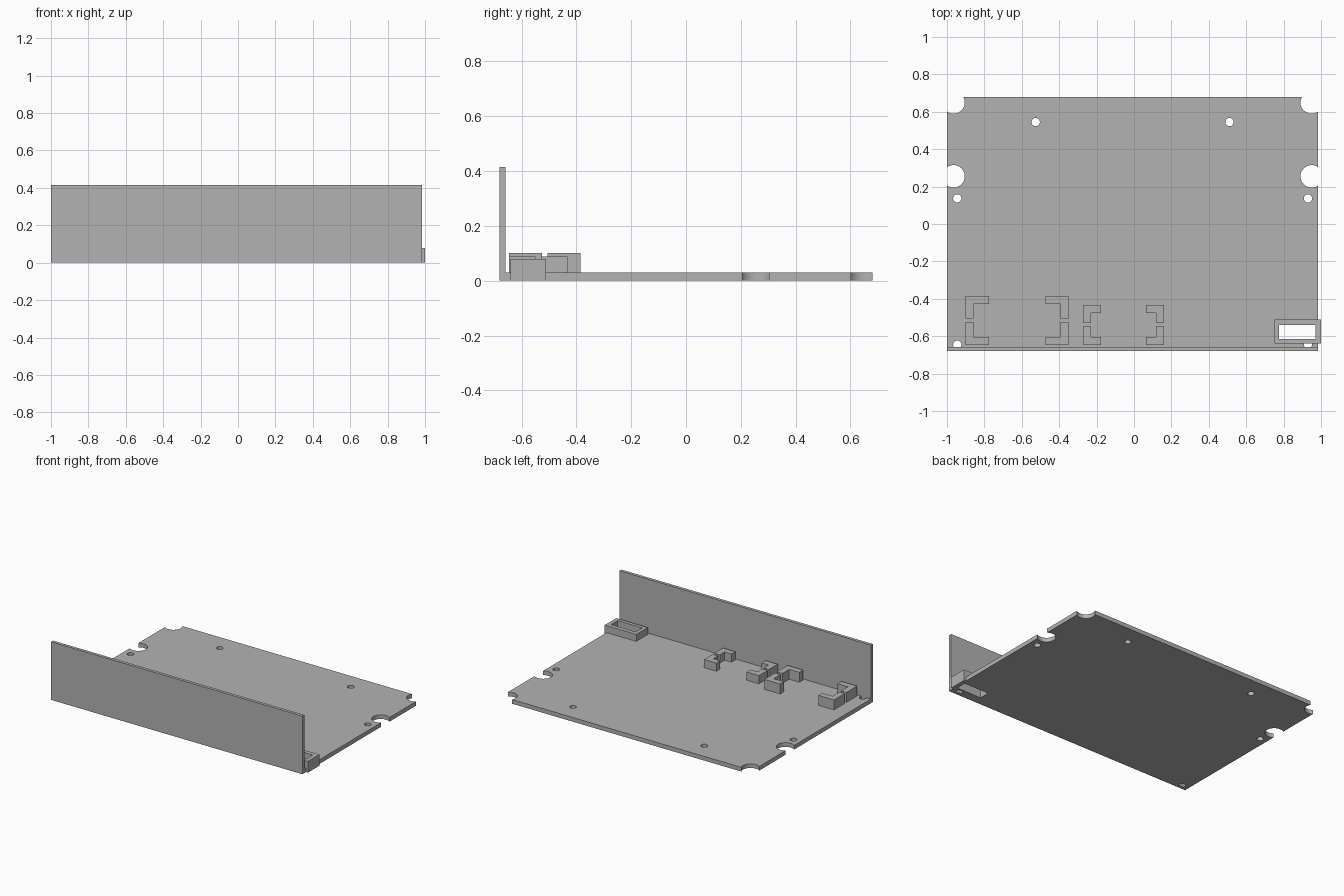
import bpy, bmesh

cube = bpy.data.objects.get("Cube")
if cube:
    bpy.data.objects.remove(cube, do_unlink=True)

grey = bpy.data.materials.new("plain_grey")
grey.use_nodes = True
colour = (0.45, 0.45, 0.45, 1)
grey.diffuse_color = colour
grey.node_tree.nodes["Principled BSDF"].inputs["Base Color"].default_value = colour

CX = -0.0075      # middle of the plate
THICK = 0.03      # plate thickness
WALL_Y = -0.658   # inner face of the wall


def finish(name, bm):
    bmesh.ops.recalc_face_normals(bm, faces=bm.faces)
    mesh = bpy.data.meshes.new(name)
    bm.to_mesh(mesh)
    bm.free()
    mesh.materials.append(grey)
    obj = bpy.data.objects.new(name, mesh)
    bpy.context.collection.objects.link(obj)
    return obj


def prism(name, points, z0, z1):
    bm = bmesh.new()
    face = bm.faces.new([bm.verts.new((x, y, z0)) for x, y in points])
    ext = bmesh.ops.extrude_face_region(bm, geom=[face])
    verts = [v for v in ext["geom"] if isinstance(v, bmesh.types.BMVert)]
    bmesh.ops.translate(bm, verts=verts, vec=(0, 0, z1 - z0))
    return finish(name, bm)


def box(name, x0, x1, y0, y1, z0, z1):
    return prism(name, [(x0, y0), (x1, y0), (x1, y1), (x0, y1)], z0, z1)


def cylinder(name, x, y, r):
    bpy.ops.mesh.primitive_cylinder_add(vertices=48, radius=r, depth=0.2,
                                        location=(x, y, THICK + 0.001 - 0.1))
    obj = bpy.context.object
    obj.name = name
    obj.data.materials.append(grey)
    return obj


def combine(target, tool, operation):
    mod = target.modifiers.new(operation.lower(), "BOOLEAN")
    mod.operation = operation
    mod.solver = "EXACT"
    mod.object = tool
    bpy.context.view_layer.objects.active = target
    bpy.ops.object.modifier_apply(modifier=mod.name)
    bpy.data.objects.remove(tool, do_unlink=True)


# Base plate with the raised slot frame overhanging its side
plate = box("base_plate", -1, 0.985, WALL_Y, 0.68, 0, THICK)
combine(plate, box("slot_frame", 0.75, 1.0, -0.64, -0.51, 0, 0.08), "UNION")
combine(plate, box("slot_cutter", 0.775, 0.97, -0.615, -0.54, -0.1, 0.2), "DIFFERENCE")

# Edge notches and screw holes, mirrored about the plate middle
holes = [(0.9575, 0.65, 0.06), (0.9575, 0.255, 0.06),
         (0.518, 0.545, 0.022), (0.9375, 0.137, 0.022), (0.9375, -0.645, 0.022)]
for dx, y, r in holes:
    for side in (-1, 1):
        combine(plate, cylinder("hole_cutter", CX + side * dx, y, r), "DIFFERENCE")

# Upright front wall
box("front_wall", -1, 0.985, -0.68, WALL_Y, 0, 0.415)


# L-shaped corner brackets holding two rectangular parts
def brackets(name, x0, x1, y0, y1, ax, ay, top):
    t = 0.043
    shape = [(0, 0), (ax, 0), (ax, t), (t, t), (t, ay), (0, ay)]
    for xname, x, sx in (("right", x0, 1), ("left", x1, -1)):
        for yname, y, sy in (("front", y0, 1), ("back", y1, -1)):
            prism(f"{name}_{yname}_{xname}",
                  [(x + sx * px, y + sy * py) for px, py in shape], THICK, top)


brackets("large_bracket", -0.9, -0.35, -0.646, -0.385, 0.124, 0.121, 0.101)
brackets("small_bracket", -0.273, 0.16, -0.646, -0.433, 0.097, 0.097, 0.089)

# Smooth the round cut walls, keep the edges sharp
bpy.ops.object.select_all(action="DESELECT")
plate.select_set(True)
bpy.context.view_layer.objects.active = plate
bpy.ops.object.shade_smooth_by_angle()
